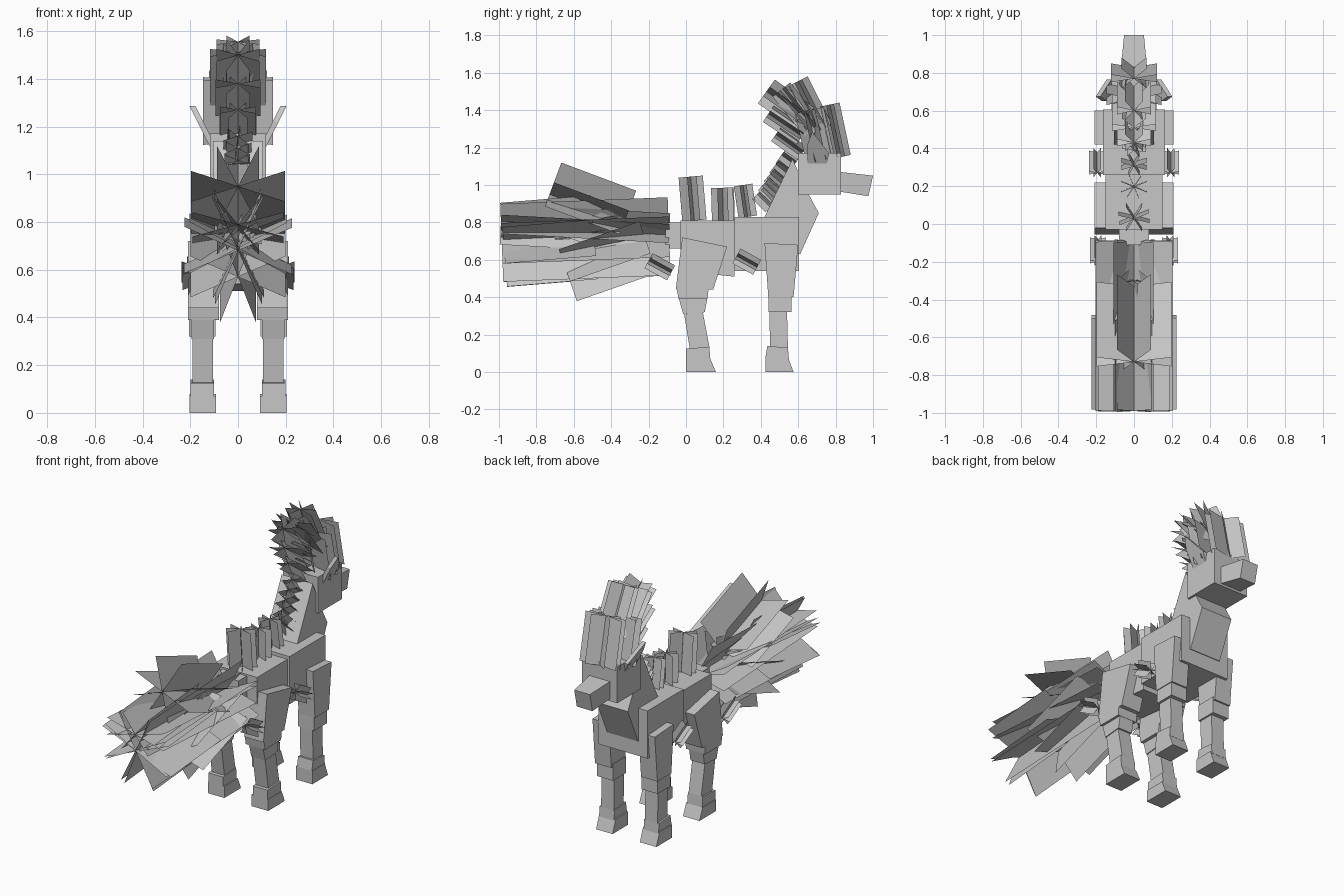
import bpy, bmesh, math
from mathutils import Vector

cube = bpy.data.objects.get("Cube")
if cube:
    bpy.data.objects.remove(cube, do_unlink=True)

grey = bpy.data.materials.new("plain_grey")
grey.use_nodes = True
grey.diffuse_color = (0.57, 0.57, 0.57, 1)
grey.node_tree.nodes["Principled BSDF"].inputs["Base Color"].default_value = grey.diffuse_color


def finish(name, bm):
    mesh = bpy.data.meshes.new(name)
    bm.to_mesh(mesh)
    bm.free()
    mesh.materials.append(grey)
    obj = bpy.data.objects.new(name, mesh)
    bpy.context.collection.objects.link(obj)
    return obj


def slab(name, profile, x0, x1):
    """Side profile of (y, z) points, extruded from x0 to x1."""
    bm = bmesh.new()
    a = [bm.verts.new((x0, y, z)) for y, z in profile]
    b = [bm.verts.new((x1, y, z)) for y, z in profile]
    bm.faces.new(a)
    bm.faces.new(b)
    for i in range(len(a)):
        j = (i + 1) % len(a)
        bm.faces.new((a[i], a[j], b[j], b[i]))
    bmesh.ops.recalc_face_normals(bm, faces=bm.faces)
    return finish(name, bm)


def pair(name, profile, x0, x1):
    slab("left_" + name, profile, x0, x1)
    slab("right_" + name, profile, -x1, -x0)


def tuft(name, start, end, wide, tall, angles=(20, 65, 115, 160), x=0):
    """Crossed flat sheets around an axis running from start to end."""
    s, e = Vector((x, *start)), Vector((x, *end))
    axis = (e - s).normalized()
    side = Vector((1, 0, 0))
    up = side.cross(axis)
    bm = bmesh.new()
    for angle in angles:
        t = math.radians(angle)
        r = side * math.cos(t) * wide + up * math.sin(t) * tall
        bm.faces.new([bm.verts.new(p) for p in (s - r, s + r, e + r, e - r)])
    return finish(name, bm)


def block(y0, y1, z0, z1):
    return [(y0, z0), (y1, z0), (y1, z1), (y0, z1)]


# Trunk and neck
slab("hindquarters", [(-.03, .54), (.26, .51), (.26, .81), (-.03, .81)], -.15, .15)
slab("chest", block(.26, .605, .54, .83), -.165, .165)
slab("neck", [(.42, .83), (.57, 1.14), (.64, .98), (.71, .85), (.61, .63), (.45, .65)], -.105, .105)
slab("tail_dock", block(-.11, -.02, .66, .80), -.08, .08)

# Head, with a muzzle narrowing to the nose
slab("head", block(.60, .83, .95, 1.17), -.118, .118)
muzzle = slab("muzzle", [(.82, .965), (.975, .94), (1, 1.05), (.82, 1.07)], -.07, .07)
for v in muzzle.data.vertices:
    if v.co.y > .9:
        v.co.x *= .75

# Ears leaning outward
for label, s in (("left", 1), ("right", -1)):
    ear = slab(label + "_ear", [(.65, 1.1), (.75, 1.1), (.765, 1.17), (.675, 1.285), (.65, 1.22)],
               s * .085, s * .11)
    for v in ear.data.vertices:
        v.co.x += s * (v.co.z - 1.1) * .5

# Front legs
pair("shoulder", [(.44, .4), (.575, .4), (.6, .68), (.42, .69)], .10, .21)
pair("front_knee", block(.44, .565, .32, .42), .095, .205)
pair("front_shin", [(.45, .13), (.545, .13), (.54, .33), (.445, .33)], .105, .19)
pair("front_fetlock", [(.425, .08), (.55, .07), (.545, .13), (.435, .14)], .10, .2)
pair("front_hoof", [(.425, 0), (.575, 0), (.545, .08), (.425, .08)], .092, .203)

# Hind legs
pair("thigh", [(-.02, .72), (.22, .67), (.145, .44), (-.055, .44)], .08, .21)
pair("hock", [(-.05, .45), (.12, .44), (.115, .39), (-.04, .39)], .08, .21)
pair("hind_knee", [(-.04, .4), (.115, .4), (.10, .32), (-.015, .31)], .10, .195)
pair("hind_shin", [(-.01, .31), (.09, .32), (.125, .135), (.02, .125)], .105, .19)
pair("hind_fetlock", [(0, .07), (.13, .07), (.125, .135), (0, .125)], .10, .2)
pair("hind_hoof", [(0, 0), (.16, 0), (.13, .07), (0, .07)], .092, .203)

# Tail
tuft("tail_middle", (-.09, .74), (-.99, .79), .21, .12, (25, 65, 115, 155))
tuft("tail_core", (-.09, .725), (-.985, .69), .23, .235, (28, 62, 117, 153))
tuft("tail_tip", (-.49, .72), (-.975, .68), .245, .245, (24, 66, 113, 157))
tuft("tail_upper", (-.33, .80), (-.73, .95), .21, .2)
tuft("tail_lower", (-.22, .72), (-.65, .57), .22, .215, (25, 70, 110, 155))
tuft("tail_wisp", (-.3, .8), (-.7, .72), .1, .08, (10, 50, 100, 140))

# Tufts along the spine and up the back of the neck
tuft("back_tuft", (.045, .81), (.025, 1.045), .085, .075, (15, 60, 120, 155))
tuft("middle_back_tuft", (.2, .81), (.195, .985), .075, .065, (25, 70, 120, 155))
tuft("withers_tuft", (.33, .83), (.305, 1.0), .07, .055)
for i in range(5):
    y, z = .46 + .03 * i, .89 + .055 * i
    tuft(f"neck_tuft_{i + 1}", (y, z), (y - .07, z + .07 - .005 * i), .065, .055,
         (15 + 8 * i, 65 + 8 * i, 125 + 8 * i))

# Mane on the head
mane = [((.62, 1.17), (.48, 1.27), .08, .05),
        ((.62, 1.26), (.44, 1.38), .1, .06),
        ((.64, 1.35), (.43, 1.5), .095, .09),
        ((.68, 1.3), (.51, 1.51), .125, .07),
        ((.73, 1.3), (.60, 1.555), .095, .065),
        ((.72, 1.13), (.66, 1.4), .155, .09),
        ((.83, 1.15), (.77, 1.43), .13, .06)]
for i, (start, end, wide, tall) in enumerate(mane):
    tuft(f"mane_tuft_{i + 1}", start, end, wide, tall, (20, 60, 120, 160))

# Small tufts on the outer legs
for label, s in (("left", 1), ("right", -1)):
    tuft(label + "_elbow_tuft", (.38, .56), (.27, .62), .045, .05, x=s * .195)
    tuft(label + "_hock_tuft", (-.08, .53), (-.2, .595), .045, .05, x=s * .19)
